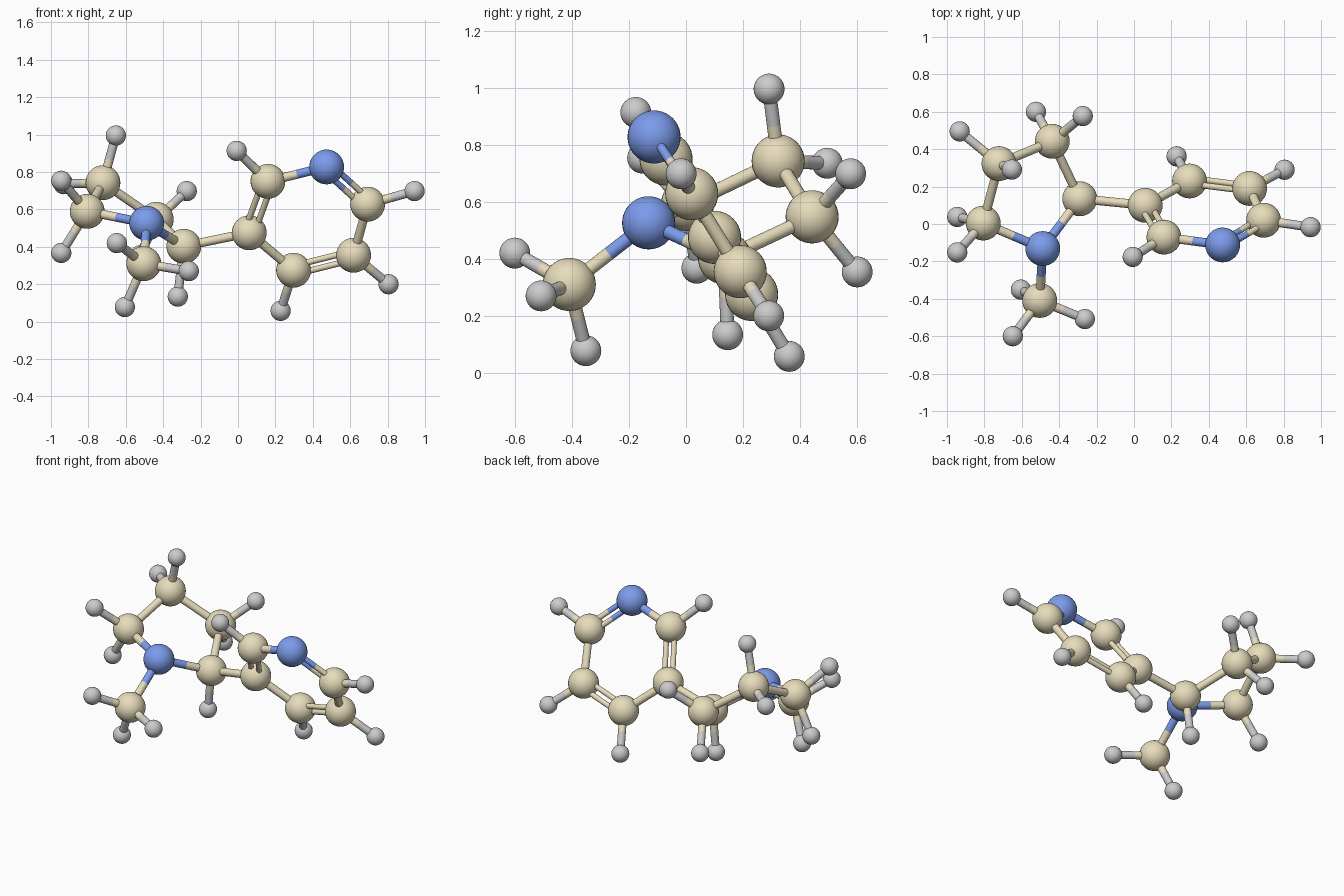
import bpy, bmesh
from mathutils import Vector

if "Cube" in bpy.data.objects:
    bpy.data.objects.remove(bpy.data.objects["Cube"])

def material(name, rgb):
    m = bpy.data.materials.new(name)
    m.diffuse_color = (*rgb, 1)
    m.use_nodes = True
    m.node_tree.nodes["Principled BSDF"].inputs["Base Color"].default_value = m.diffuse_color
    return m

MATS = {"C": material("tan", (0.80, 0.72, 0.50)),
        "N": material("blue", (0.20, 0.33, 0.83)),
        "H": None}
RADIUS = {"C": 0.093, "N": 0.093, "H": 0.054}
KIND = {"C": "carbon", "N": "nitrogen", "H": "hydrogen"}

# Atom centres: heavy atoms by ring, hydrogens named after the atom they sit on
ATOMS = {
    # flat six-sided ring
    "C_a": (0.06, 0.10, 0.475), "C_b": (0.16, -0.07, 0.75),
    "N_c": (0.474, -0.112, 0.827), "C_d": (0.693, 0.02, 0.628),
    "C_e": (0.618, 0.19, 0.355), "C_f": (0.297, 0.23, 0.275),
    "H_b": (-0.007, -0.176, 0.913), "H_d": (0.944, -0.017, 0.698),
    "H_e": (0.805, 0.29, 0.20), "H_f": (0.228, 0.362, 0.058),
    # puckered five-sided ring
    "C_g": (-0.29, 0.135, 0.403), "N_h": (-0.488, -0.131, 0.526),
    "C_i": (-0.806, 0.005, 0.59), "C_j": (-0.722, 0.323, 0.743),
    "C_k": (-0.437, 0.442, 0.547),
    "H_g": (-0.322, 0.146, 0.134),
    "H_i1": (-0.945, -0.152, 0.753), "H_i2": (-0.945, 0.038, 0.367),
    "H_j1": (-0.653, 0.291, 0.995), "H_j2": (-0.932, 0.495, 0.735),
    "H_k1": (-0.274, 0.577, 0.698), "H_k2": (-0.524, 0.60, 0.354),
    # methyl group
    "C_m": (-0.504, -0.409, 0.31),
    "H_m1": (-0.648, -0.60, 0.42), "H_m2": (-0.263, -0.508, 0.27),
    "H_m3": (-0.605, -0.351, 0.078),
}
ATOMS = {k: Vector(v) for k, v in ATOMS.items()}

SINGLE = ["C_b N_c", "C_d C_e", "C_f C_a", "C_a C_g", "C_g N_h", "N_h C_i",
          "C_i C_j", "C_j C_k", "C_k C_g", "N_h C_m"]
# each hydrogen bonds to the carbon with its letter
SINGLE += [f"C_{h[2]} {h}" for h in ATOMS if h[0] == "H"]
DOUBLE = ["C_a C_b", "N_c C_d", "C_e C_f"]

def finish(bm, name, mat):
    for f in bm.faces:
        f.smooth = True
    me = bpy.data.meshes.new(name)
    bm.to_mesh(me)
    bm.free()
    ob = bpy.data.objects.new(name, me)
    if mat:
        me.materials.append(mat)
    bpy.context.collection.objects.link(ob)
    return ob

def ball(key, pos):
    bm = bmesh.new()
    bmesh.ops.create_uvsphere(bm, u_segments=32, v_segments=20, radius=RADIUS[key[0]])
    finish(bm, f"{KIND[key[0]]}_ball_{key[2:]}", MATS[key[0]]).location = pos

def rod(name, p, q, r, mat):
    bm = bmesh.new()
    d = q - p
    bmesh.ops.create_cone(bm, cap_ends=False, segments=20, radius1=r, radius2=r, depth=d.length)
    ob = finish(bm, name, mat)
    ob.rotation_mode = "QUATERNION"
    ob.rotation_quaternion = d.to_track_quat("Z", "Y")
    ob.location = (p + q) / 2

def bond(a, b, r, offset=Vector()):
    # two half rods, each in the colour of its own atom
    p, q = ATOMS[a] + offset, ATOMS[b] + offset
    mid = (p + q) / 2
    rod(f"bond_{a}_{b}", p, mid, r, MATS[a[0]])
    rod(f"bond_{b}_{a}", mid, q, r, MATS[b[0]])

# atoms
for key, pos in ATOMS.items():
    ball(key, pos)

# single bonds
for pair in SINGLE:
    bond(*pair.split(), 0.024)

# double bonds: pairs of thinner rods lying in the plane of the flat ring
normal = (ATOMS["C_d"] - ATOMS["C_a"]).cross(ATOMS["C_f"] - ATOMS["N_c"])
for pair in DOUBLE:
    a, b = pair.split()
    side = (ATOMS[b] - ATOMS[a]).cross(normal).normalized() * 0.027
    for s in (-1, 1):
        bond(a, b, 0.0165, side * s)
